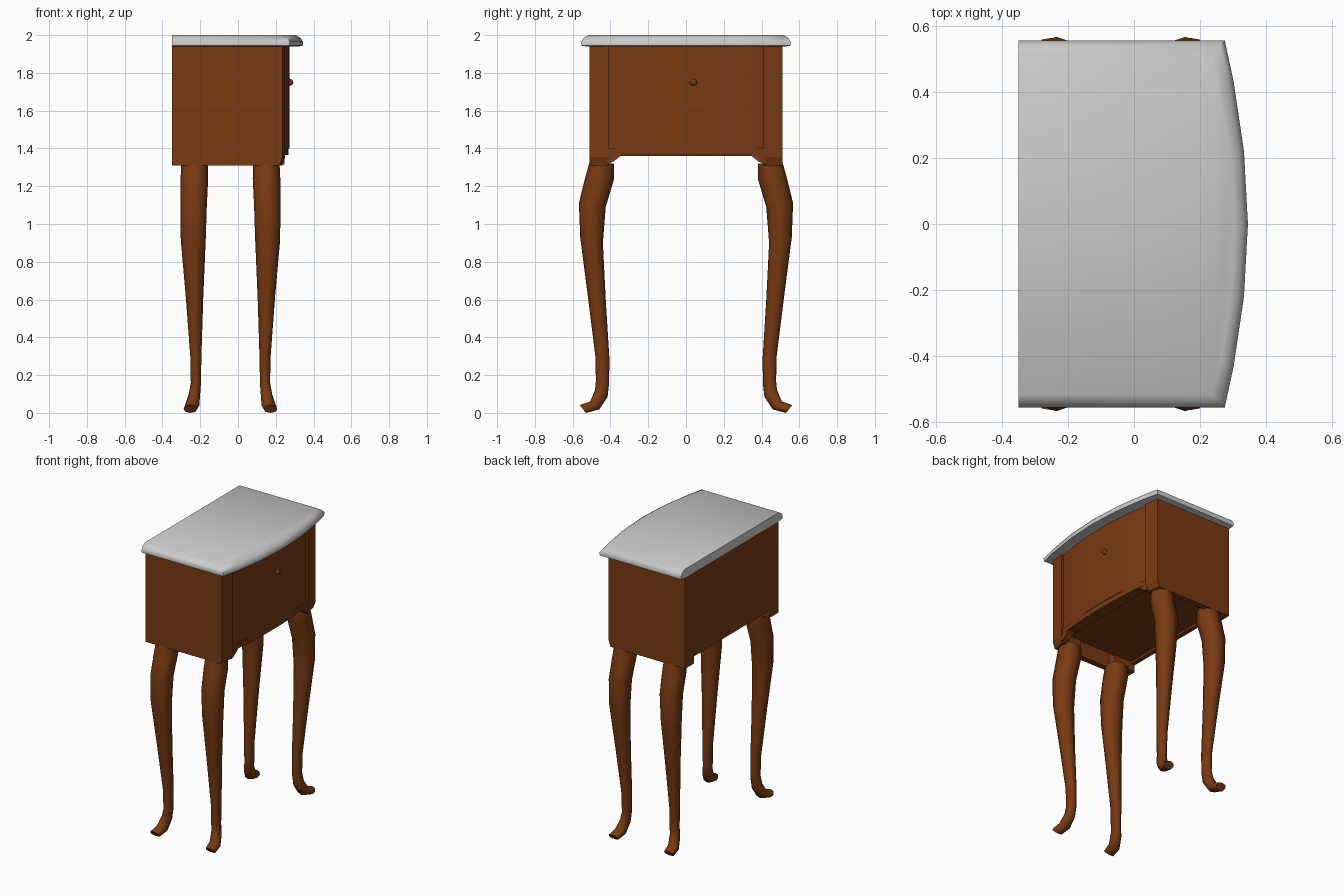
import bpy, bmesh, math

if "Cube" in bpy.data.objects:
    bpy.data.objects.remove(bpy.data.objects["Cube"])


def material(name, rgb):
    m = bpy.data.materials.new(name)
    m.diffuse_color = (*rgb, 1)
    m.use_nodes = True
    m.node_tree.nodes["Principled BSDF"].inputs["Base Color"].default_value = m.diffuse_color
    return m


WOOD = material("brown wood", (0.19, 0.042, 0.006))
STONE = material("grey top", (0.6, 0.6, 0.6))


def loft(name, rings, mat=WOOD, smooth=None):
    """Skin a list of equal closed rings and cap both ends."""
    bm = bmesh.new()
    vs = [[bm.verts.new(p) for p in r] for r in rings]
    n = len(rings[0])
    for a, b in zip(vs, vs[1:]):
        for i in range(n):
            j = (i + 1) % n
            bm.faces.new((a[i], a[j], b[j], b[i]))
    bm.faces.new(vs[0][::-1])
    bm.faces.new(vs[-1])
    bmesh.ops.recalc_face_normals(bm, faces=bm.faces)
    me = bpy.data.meshes.new(name)
    bm.to_mesh(me)
    bm.free()
    me.materials.append(mat)
    ob = bpy.data.objects.new(name, me)
    bpy.context.collection.objects.link(ob)
    if smooth:
        bpy.ops.object.select_all(action='DESELECT')
        ob.select_set(True)
        bpy.context.view_layer.objects.active = ob
        bpy.ops.object.shade_smooth_by_angle(angle=math.radians(smooth))
    return ob


def slab(name, plan, z0, z1, smooth=None):
    return loft(name, [[(x, y, z) for x, y in plan] for z in (z0, z1)], WOOD, smooth)


def box(name, x0, x1, y0, y1, z0, z1):
    return slab(name, [(x0, y0), (x1, y0), (x1, y1), (x0, y1)], z0, z1)


def bowed(x_back, x_end, x_mid, half, n=8):
    """Plan outline with a straight back and a bowed front."""
    ts = [-1 + 2 * i / n for i in range(n + 1)]
    front = [(x_end + (x_mid - x_end) * (1 - t * t), t * half) for t in ts]
    return front + [(x_back, half), (x_back, -half)]


# table top with rounded lip on the front and sides, straight back
outline = [(-0.35, -0.555), (0.275, -0.555), (0.302, -0.43), (0.333, -0.22), (0.345, 0),
           (0.333, 0.22), (0.302, 0.43), (0.275, 0.555), (-0.35, 0.555)]
rings = []
for inset, z in [(0.025, 1.94), (0.003, 1.944), (0, 1.965), (0.014, 1.985), (0.038, 2.0)]:
    rings.append([(x if x < 0 else x - inset, y * (1 - inset / 0.555), z) for x, y in outline])
loft("table_top", rings, STONE, 50)

# case: back panel, bottom panel, bowed drawer front and rail
box("back_panel", -0.35, -0.32, -0.42, 0.42, 1.36, 1.94)
slab("bottom_panel", bowed(-0.33, 0.22, 0.25, 0.42), 1.375, 1.395)
slab("drawer_front", bowed(0.19, 0.232, 0.272, 0.412), 1.40, 1.94, 40)
slab("front_rail", bowed(0.19, 0.242, 0.268, 0.412), 1.365, 1.40, 40)

for side, s in (("left", -1), ("right", 1)):
    # side panel and corner posts
    box("side_panel_" + side, -0.34, 0.2, s * 0.47, s * 0.51, 1.31, 1.94)
    box("back_post_" + side, -0.35, -0.19, s * 0.41, s * 0.51, 1.31, 1.94)
    rings = []
    for y, f in ((0.51, 0.236), (0.41, 0.25)):
        prof = [(0.09, 1.31), (f - 0.016, 1.31), (f, 1.355), (f, 1.94), (0.09, 1.94)]
        rings.append([(x, s * y, z) for x, z in prof])
    loft("front_post_" + side, rings)
    # corner bracket under the rail
    prof = [(0.42, 1.315), (0.385, 1.33), (0.34, 1.366), (0.42, 1.366)]
    loft("bracket_" + side, [[(x, s * y, z) for y, z in prof] for x in (0.2, 0.245)])

# drawer knob
bpy.ops.mesh.primitive_uv_sphere_add(segments=8, ring_count=6, radius=0.019,
                                     location=(0.274, 0.04, 1.75))
knob = bpy.context.object
knob.name = "drawer_knob"
knob.data.materials.append(WOOD)
bpy.ops.object.shade_smooth_by_angle(angle=math.radians(60))

# cabriole leg sections: inner y, z, outer y, z, centre x, half width x
SECTIONS = [
    (0.38, 1.32, 0.513, 1.32, 0.15, 0.070),
    (0.38, 1.24, 0.535, 1.24, 0.151, 0.073),
    (0.425, 1.09, 0.567, 1.11, 0.155, 0.070),
    (0.440, 0.90, 0.560, 0.93, 0.157, 0.066),
    (0.425, 0.60, 0.520, 0.62, 0.150, 0.046),
    (0.405, 0.28, 0.480, 0.30, 0.143, 0.029),
    (0.408, 0.15, 0.477, 0.17, 0.143, 0.027),
    (0.415, 0.085, 0.482, 0.12, 0.150, 0.030),
    (0.460, 0.018, 0.508, 0.06, 0.163, 0.038),
    (0.530, 0.0, 0.563, 0.042, 0.172, 0.036),
]


def leg(name, sx, sy):
    rings = []
    for yi, zi, yo, zo, cx, hx in SECTIONS:
        ring = []
        for i in range(8):
            a = math.tau * i / 8
            # slightly squared octagon
            c, d = (math.copysign(abs(v) ** 0.85, v) if abs(v) > 1e-6 else 0
                    for v in (math.cos(a), math.sin(a)))
            t = (1 + d) / 2
            x = cx + hx * c + 0.04
            ring.append((sx * x - 0.04, sy * (yi + (yo - yi) * t), zi + (zo - zi) * t))
        rings.append(ring)
    loft(name, rings, WOOD, 55)


for end, sx in (("front", 1), ("back", -1)):
    for side, sy in (("left", -1), ("right", 1)):
        leg(end + "_leg_" + side, sx, sy)
